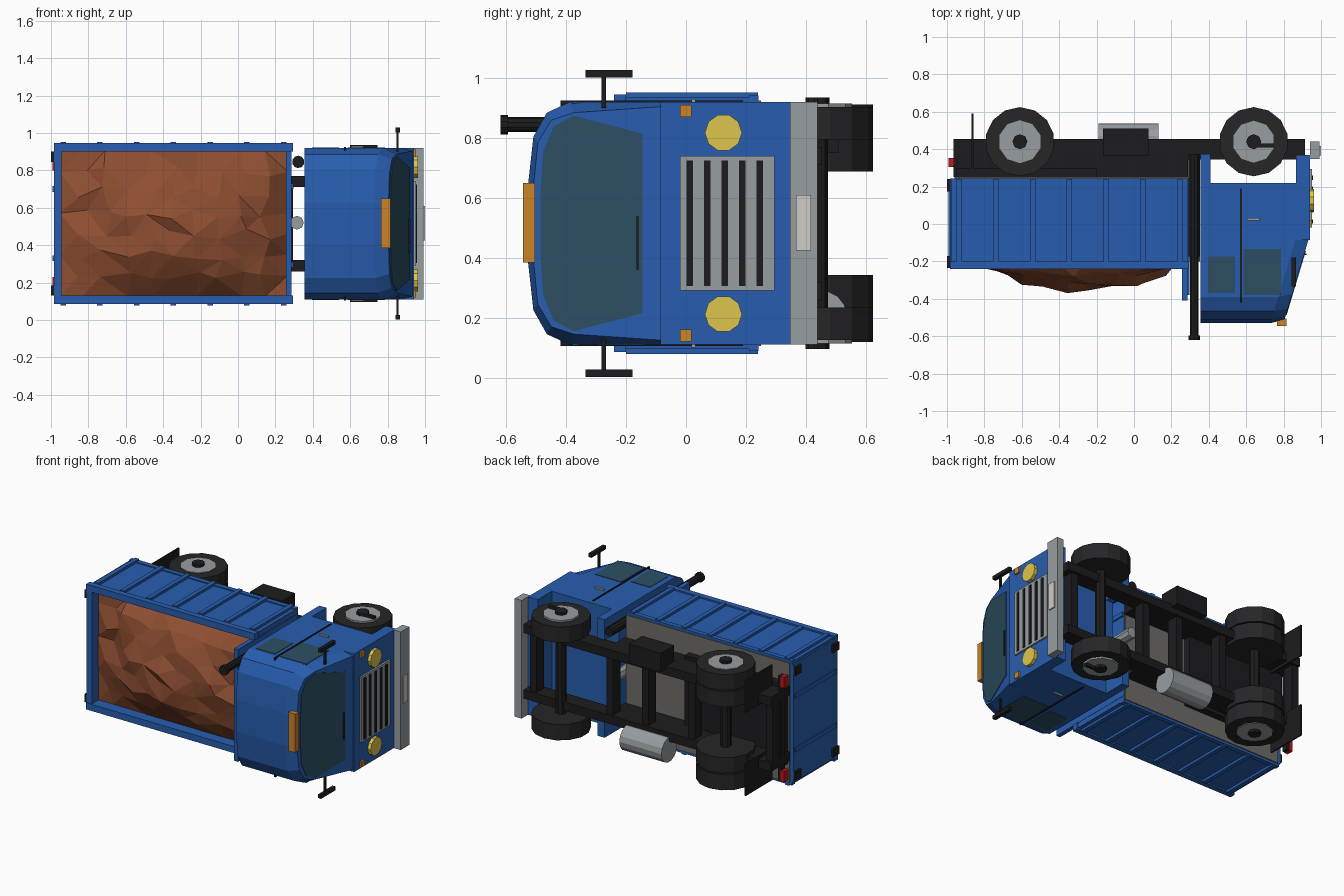
import bpy, bmesh, math, random
from mathutils import Matrix, Vector

if "Cube" in bpy.data.objects:
    bpy.data.objects.remove(bpy.data.objects["Cube"])
random.seed(4)
MID = 0.515  # truck lies on its side: forward +x, truck-up -y, width along z


def mat(name, r, g, b):
    m = bpy.data.materials.new(name)
    m.diffuse_color = [(c / 255) ** 2.2 for c in (r, g, b)] + [1]
    m.use_nodes = True
    m.node_tree.nodes["Principled BSDF"].inputs["Base Color"].default_value = m.diffuse_color
    return m


BLUE, DARK = mat("blue_paint", 44, 94, 174), mat("black", 34, 34, 36)
TYRE, GREY = mat("rubber", 42, 42, 44), mat("metal", 150, 156, 160)
GLASS, AMBER = mat("glass", 48, 80, 98), mat("amber", 200, 130, 45)
LAMP, RED = mat("lamp", 222, 196, 78), mat("red", 190, 30, 30)
PALE, SOIL = mat("plate", 205, 203, 195), mat("soil", 142, 80, 53)
UNDER = mat("underside", 110, 108, 104)


def finish(bm, name, m):
    bmesh.ops.recalc_face_normals(bm, faces=bm.faces)
    me = bpy.data.meshes.new(name)
    bm.to_mesh(me)
    bm.free()
    me.materials.append(m)
    ob = bpy.data.objects.new(name, me)
    bpy.context.collection.objects.link(ob)
    return ob


def box(name, m, x0, x1, y0, y1, z0, z1, both=False):
    bm = bmesh.new()
    bmesh.ops.create_cube(bm, size=1)
    for v in bm.verts:
        v.co = Vector(((x0 + x1) / 2 + v.co.x * (x1 - x0), (y0 + y1) / 2 + v.co.y * (y1 - y0),
                       (z0 + z1) / 2 + v.co.z * (z1 - z0)))
    finish(bm, name, m)
    if both:
        box(name + "_far", m, x0, x1, y0, y1, 2 * MID - z1, 2 * MID - z0)


ROT = {"x": Matrix.Rotation(math.pi / 2, 4, "Y"), "y": Matrix.Rotation(math.pi / 2, 4, "X"), "z": Matrix()}


def cyl(name, m, axis, c, r, length, n=12, both=False):
    bm = bmesh.new()
    bmesh.ops.create_cone(bm, cap_ends=True, segments=n, radius1=r, radius2=r, depth=length,
                          matrix=Matrix.Translation(c) @ ROT[axis])
    finish(bm, name, m)
    if both:
        cyl(name + "_far", m, axis, (c[0], c[1], 2 * MID - c[2]), r, length, n)


def loft(name, m, rings):
    bm = bmesh.new()
    vs = [[bm.verts.new(p) for p in r] for r in rings]
    n = len(vs[0])
    for a, b in zip(vs, vs[1:]):
        for i in range(n):
            bm.faces.new((a[i], a[(i + 1) % n], b[(i + 1) % n], b[i]))
    bm.faces.new(vs[0])
    bm.faces.new(vs[-1])
    return finish(bm, name, m)


def sym(half):
    return [(y, MID + w) for y, w in half] + [(y, MID - w) for y, w in reversed(half)]


def slant(y):  # windscreen plane
    return 0.925 + 0.30 * (y + 0.11)


# cab upper shell with faceted roof, and windscreen
full = sym([(-.085, .405), (-.39, .405), (-.465, .37), (-.51, .29), (-.53, .11)])
front = sym([(-.085, .39), (-.375, .37), (-.45, .345), (-.495, .27), (-.512, .1)])
pane = sym([(-.145, .30), (-.375, .36), (-.442, .325), (-.478, .24), (-.487, .1)])
loft("cab_upper", BLUE, [[(.355, y, z) for y, z in full],
                         [(slant(y) - .07, y, z) for y, z in full],
                         [(slant(y), y, z) for y, z in front]])
loft("windscreen", GLASS, [[(slant(y) + d, y, z) for y, z in pane] for d in (-.01, .004)])
box("wiper", DARK, .912, .922, -.165, -.158, .36, .54)

# cab lower body, front panel and rear legs around the wheel arch
box("cab_lower", BLUE, .355, .94, -.085, .22, .11, .92)
box("front_panel", BLUE, .865, .94, .22, .37, .11, .92)
box("cab_rear_leg", BLUE, .355, .41, .22, .375, .78, .92, True)
box("door_seam", DARK, .567, .577, -.42, .19, .90, .925, True)
box("rear_side_window", GLASS, .395, .54, -.37, -.175, .90, .923, True)
box("front_side_window", GLASS, .585, .785, -.38, -.135, .90, .923, True)
box("door_handle", GREY, .605, .67, .018, .032, .915, .93, True)
box("mirror_arm", DARK, .848, .858, -.282, -.268, .90, 1.01, True)
box("mirror", DARK, .842, .866, -.335, -.178, 1.003, 1.028, True)
box("roof_lamp", AMBER, .765, .815, -.545, -.505, .385, .65)

# grille, lamps, bumper
box("grille", GREY, .935, .952, -.02, .295, .29, .74)
for i in range(5):
    y = .013 + i * .0585
    box("grille_slot", DARK, .945, .957, y - .011, y + .011, .305, .725)
cyl("headlamp", LAMP, "x", (.945, .125, .818), .062, .035, 10, True)
box("indicator", AMBER, .935, .952, -.02, .018, .87, .91, True)
box("bumper", GREY, .94, .992, .347, .44, .11, .92)
box("number_plate", PALE, .985, 1.0, .367, .417, .425, .61)

# tipper bed
box("bed_floor", UNDER, -.96, .28, .20, .25, .105, .925)
box("bed_side", BLUE, -.975, .285, -.22, .243, .90, .935, True)
box("bed_top_rail", BLUE, -.985, .295, -.24, -.20, .90, .945, True)
box("bed_bottom_rail", BLUE, -.975, .285, .21, .243, .90, .942, True)
for i in range(7):
    x = -.935 + i * .1965
    box("bed_rib", BLUE, x - .015, x + .015, -.20, .24, .92, .952, True)
box("tailgate", BLUE, -.985, -.945, -.235, .243, .11, .92)
box("headboard", BLUE, .257, .287, -.41, .243, .13, .90)
for z in (.70, .28):
    box("headboard_rib", BLUE, .28, .298, -.38, .24, z, z + .03)
for y in (-.2, .21):
    box("tailgate_hinge", DARK, -1.0, -.97, y - .035, y + .03, .845, .90, True)
box("tailgate_latch", BLUE, -.992, -.97, -.22, .23, .685, .715, True)

# soil heap
bm = bmesh.new()
bmesh.ops.create_grid(bm, x_segments=10, y_segments=7, size=1)
for v in bm.verts:
    u, w = v.co.x, v.co.y
    edge = max(abs(u), abs(w)) > .99
    h = .16 + (0 if edge else .185 * (1 - abs(u - .1) ** 2.2) * (1 - abs(w) ** 2.2) + random.uniform(-.015, .03))
    jx, jz = (0, 0) if edge else (random.uniform(-.03, .03), random.uniform(-.03, .03))
    v.co = Vector((-.345 + u * .61 + jx, -h, MID + w * .39 + jz))
bmesh.ops.triangulate(bm, faces=bm.faces)
finish(bm, "soil_heap", SOIL)

# chassis
box("chassis_rail", DARK, -.965, .915, .345, .455, .71, .77, True)
box("subframe_rail", DARK, -.965, .29, .25, .35, .71, .77, True)
box("subframe_plate", DARK, -.95, -.2, .25, .30, .235, .795)
for x in (-.94, -.35, 0, .27, .85):
    box("cross_member", DARK, x - .025, x + .025, .36, .44, .29, .74)
for z in (.5, ):
    cyl("hoist_cylinder", GREY, "y", (.315, .08, .52), .037, .56, 8)
cyl("exhaust_stack", DARK, "y", (.322, -.11, .845), .025, .97, 10)
cyl("exhaust_tip", DARK, "y", (.322, -.608, .845), .033, .025, 10)
cyl("exhaust_base", DARK, "y", (.322, .1, .845), .031, .55, 10)
cyl("fuel_tank", GREY, "x", (-.03, .452, .205), .086, .32, 14)
box("battery_box", DARK, -.165, .077, .365, .51, .75, .88)
box("cab_step", DARK, .64, .745, .41, .43, .90, .935, True)
box("mud_flap", DARK, -.868, -.858, .30, .59, .69, .91, True)
box("tail_lamp", RED, -.992, -.965, .305, .352, .80, .875, True)
box("tail_lamp_bar", DARK, -.968, -.945, .31, .35, .155, .875)

# wheels and axles
for x, tyres in ((.64, (.85,)), (-.61, (.858, .742))):
    cyl("axle", DARK, "z", (x, .44, MID), .035, .7, 8)
    for z in tyres:
        cyl("tyre", TYRE, "z", (x, .44, z), .185, .108, 14, True)
    cyl("wheel_rim", GREY, "z", (x, .44, .88), .115, .072, 10, True)
    cyl("wheel_hub", DARK, "z", (x, .44, .90), .04, .07, 8, True)
